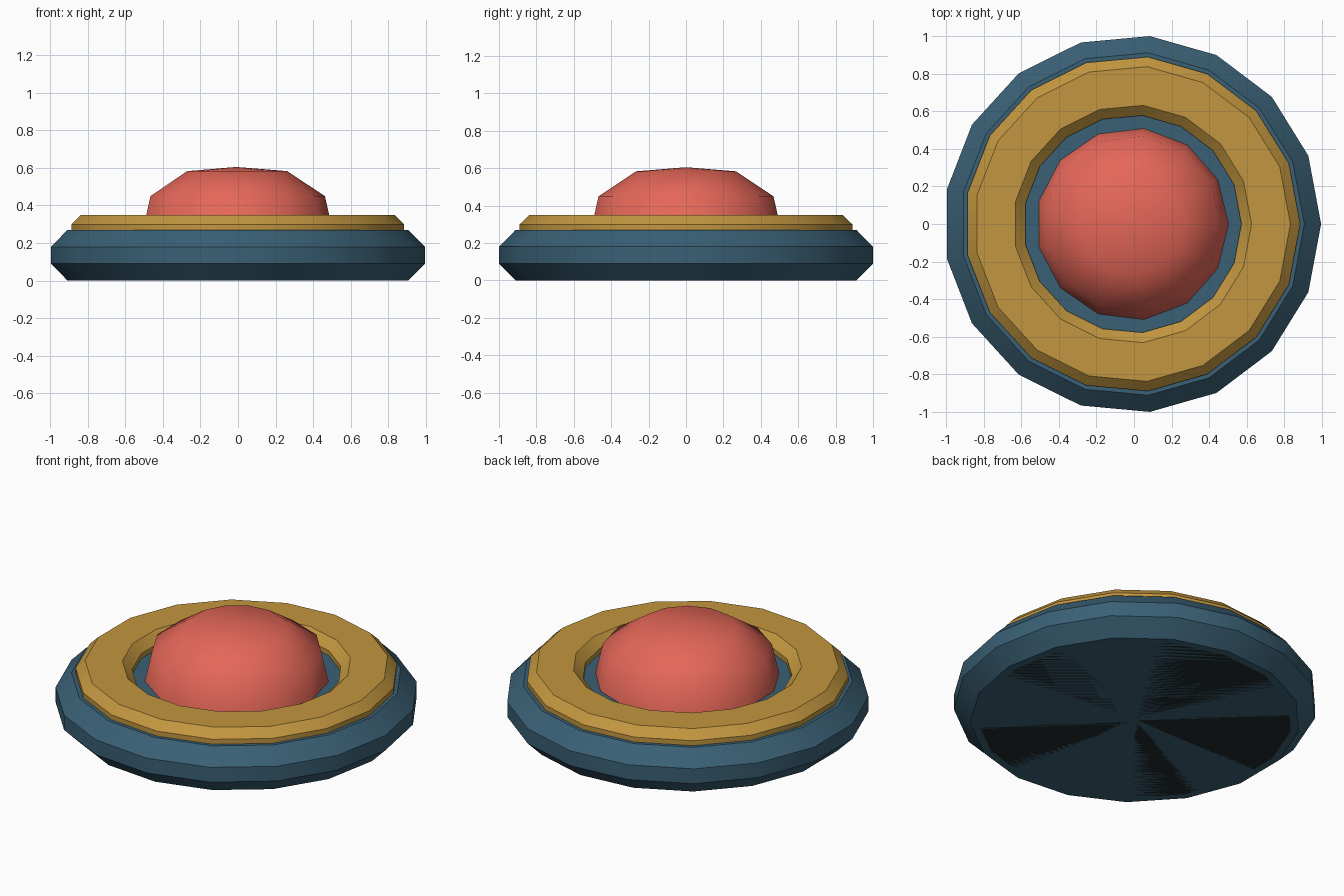
import bpy
import bmesh
import math

if "Cube" in bpy.data.objects:
    bpy.data.objects.remove(bpy.data.objects["Cube"])

CENTRE_X = -0.0085  # odd-sided shapes: shift so the bounds are centred


def material(name, rgb):
    mat = bpy.data.materials.new(name)
    mat.diffuse_color = (*rgb, 1.0)
    mat.use_nodes = True
    mat.node_tree.nodes["Principled BSDF"].inputs["Base Color"].default_value = mat.diffuse_color
    return mat


def lathe(name, profile, sides, mat, angle):
    """Revolve (radius, z) points around the vertical axis; radius 0 makes a pole."""
    bm = bmesh.new()
    rings = []
    for r, z in profile:
        if r == 0:
            rings.append([bm.verts.new((CENTRE_X, 0, z))] * sides)
        else:
            rings.append([bm.verts.new((CENTRE_X + r * math.cos(math.tau * i / sides),
                                        r * math.sin(math.tau * i / sides), z))
                          for i in range(sides)])
    for low, high in zip(rings, rings[1:]):
        for i in range(sides):
            j = (i + 1) % sides
            corners = dict.fromkeys((low[i], low[j], high[j], high[i]))
            bm.faces.new(list(corners))
    mesh = bpy.data.meshes.new(name)
    bm.to_mesh(mesh)
    bm.free()
    mesh.materials.append(mat)
    obj = bpy.data.objects.new(name, mesh)
    bpy.context.collection.objects.link(obj)
    bpy.ops.object.select_all(action='DESELECT')
    obj.select_set(True)
    bpy.context.view_layer.objects.active = obj
    bpy.ops.object.shade_smooth_by_angle(angle=math.radians(angle))
    return obj


blue = material("slate_blue", (0.042, 0.117, 0.178))
gold = material("brass_gold", (0.54, 0.305, 0.050))
red = material("coral_red", (0.78, 0.135, 0.098))
black = material("rubber_black", (0.015, 0.025, 0.025))

# Solid base disc with chamfered rims
lathe("base", [(0, 0), (0.914, 0), (1.0043, 0.09), (1.0043, 0.18),
               (0.915, 0.27), (0, 0.27)], 17, blue, 30)

# Dark pad set flush into the underside of the base
lathe("base_pad", [(0, 0), (0.87, 0), (0.87, 0.008), (0, 0.008)], 17, black, 30)

# Flat ring with chamfered outer and inner rims
lathe("ring", [(0.893, 0.27), (0.893, 0.30), (0.841, 0.35),
               (0.634, 0.35), (0.58, 0.30), (0.58, 0.27)], 17, gold, 30)

# Rounded push button
lathe("button", [(0.512, 0.27), (0.471, 0.45), (0.27, 0.583), (0, 0.605)],
      13, red, 180)
